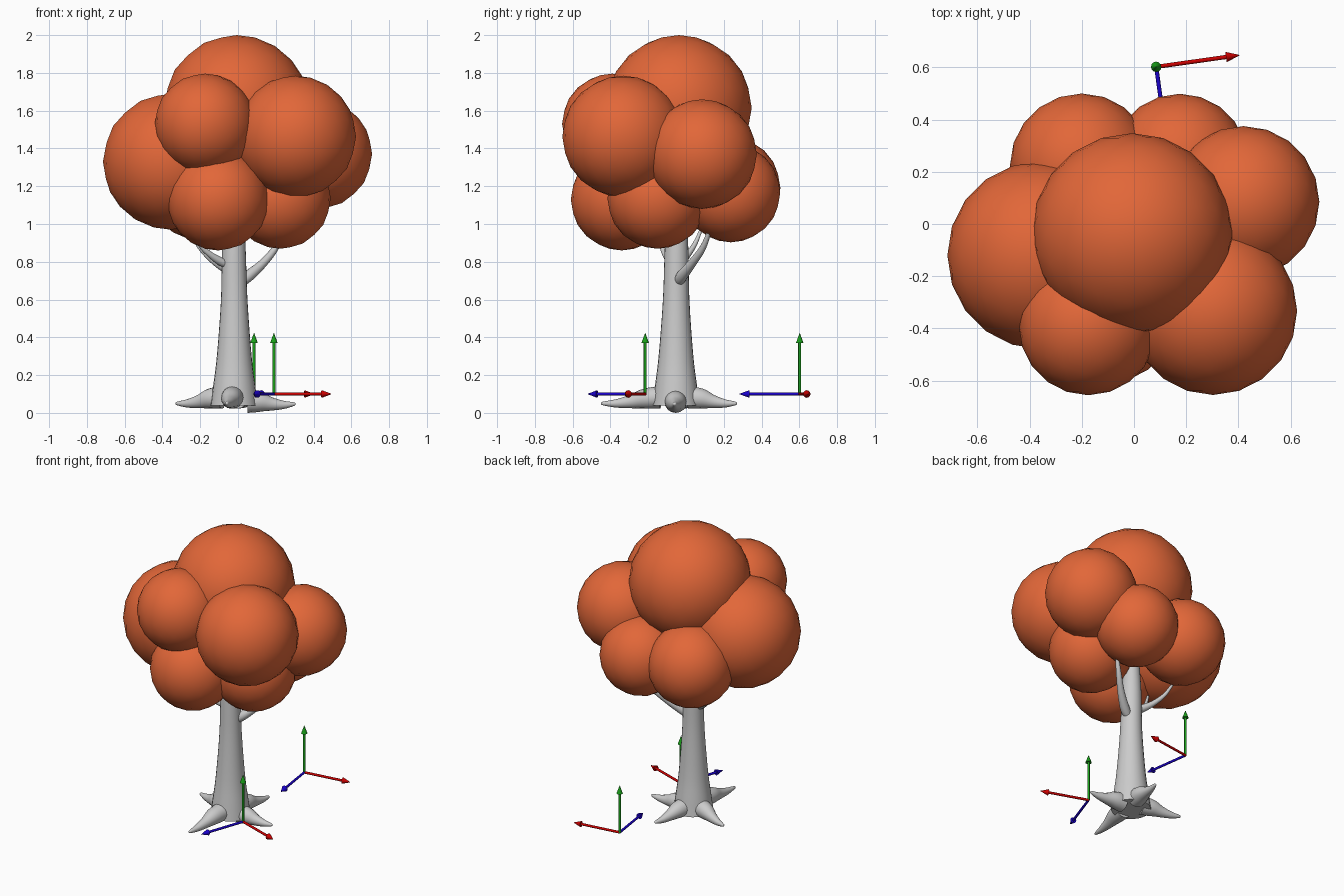
import bpy, bmesh, math
from mathutils import Vector

if "Cube" in bpy.data.objects:
    bpy.data.objects.remove(bpy.data.objects["Cube"])


def material(name, rgb):
    m = bpy.data.materials.new(name)
    m.diffuse_color = (*rgb, 1)
    m.use_nodes = True
    m.node_tree.nodes["Principled BSDF"].inputs["Base Color"].default_value = m.diffuse_color
    return m


ORANGE = material("autumn orange", (0.76, 0.135, 0.04))
GREY = material("bark grey", (0.6, 0.6, 0.6))
RED = material("axis red", (0.6, 0.0, 0.0))
GREEN = material("axis green", (0.01, 0.36, 0.01))
BLUE = material("axis blue", (0.01, 0.0, 0.6))


def finish(bm, name, mat, angle=60):
    bmesh.ops.recalc_face_normals(bm, faces=bm.faces)
    me = bpy.data.meshes.new(name)
    bm.to_mesh(me)
    bm.free()
    me.materials.append(mat)
    ob = bpy.data.objects.new(name, me)
    bpy.context.collection.objects.link(ob)
    bpy.ops.object.select_all(action='DESELECT')
    ob.select_set(True)
    bpy.context.view_layer.objects.active = ob
    bpy.ops.object.shade_smooth_by_angle(angle=math.radians(angle))
    return ob


def spline(points, steps):
    """Smooth (x, y, z, radius) points with a Catmull-Rom spline."""
    if steps == 1:
        return [Vector(p) for p in points]
    p = [Vector(q) for q in points]
    p = [p[0] * 2 - p[1]] + p + [p[-1] * 2 - p[-2]]
    out = []
    for i in range(1, len(p) - 2):
        a, b, c, d = p[i - 1:i + 3]
        for k in range(steps):
            t = k / steps
            out.append(0.5 * (2 * b + (c - a) * t + (2 * a - 5 * b + 4 * c - d) * t * t
                              + (3 * b - a - 3 * c + d) * t ** 3))
    return out + [p[-2]]


def tube(name, points, mat, sides=16, steps=4, angle=60):
    """Loft round rings of varying radius along a path."""
    path = spline(points, steps)
    bm = bmesh.new()
    rings = []
    total = (path[-1] - path[0]).to_3d().normalized()
    ref = Vector((0, 1, 0)) if abs(total.z) > 0.5 else Vector((0, 0, 1))
    for i, q in enumerate(path):
        t = (path[min(i + 1, len(path) - 1)] - path[max(i - 1, 0)]).to_3d()
        t = t.normalized() if t.length > 1e-6 else total
        u = t.cross(ref).normalized()
        v = t.cross(u)
        rings.append([bm.verts.new(q.to_3d() + q.w * (u * math.cos(a) + v * math.sin(a)))
                      for a in (2 * math.pi * k / sides for k in range(sides))])
    for r, s in zip(rings, rings[1:]):
        for k in range(sides):
            j = (k + 1) % sides
            bm.faces.new((r[k], r[j], s[j], s[k]))
    bm.faces.new(rings[0])
    bm.faces.new(rings[-1])
    return finish(bm, name, mat, angle)


# Foliage: overlapping faceted balls with smooth shading (x, y, z, radius)
for i, (x, y, z, r) in enumerate([
        (-0.007, -0.037, 1.615, 0.385),
        (-0.355, -0.12, 1.33, 0.36),
        (0.42, 0.085, 1.37, 0.29),
        (0.303, -0.333, 1.463, 0.322),
        (-0.175, -0.39, 1.53, 0.266),
        (-0.105, -0.34, 1.13, 0.27),
        (0.225, -0.15, 1.135, 0.266),
        (-0.2, 0.225, 1.19, 0.275),
        (0.175, 0.237, 1.165, 0.262)]):
    bm = bmesh.new()
    bmesh.ops.create_icosphere(bm, subdivisions=3, radius=r)
    bmesh.ops.translate(bm, verts=bm.verts, vec=(x, y, z))
    finish(bm, f"foliage_{i + 1}", ORANGE)

# Trunk
tube("trunk", [(-0.02, -0.053, 0.04, 0.125), (-0.02, -0.053, 0.14, 0.112),
               (-0.02, -0.053, 0.3, 0.092), (-0.02, -0.052, 0.6, 0.07),
               (-0.022, -0.05, 0.88, 0.062), (-0.022, -0.05, 1.15, 0.045)], GREY, 24)

# Roots: from the trunk centre out to each tip, sinking as they thin
for name, tx, ty, low in [("front", -0.06, -0.45, 0.0), ("back", 0.05, 0.27, 0.0),
                          ("left", -0.33, 0.06, 0.0), ("right", 0.305, -0.06, 0.022)]:
    cx, cy = -0.02, -0.053
    pts = []
    for f, z, r in [(0.22, 0.082, 0.06), (0.42, 0.075, 0.053), (0.6, 0.06, 0.036),
                    (0.8, 0.05, 0.022), (0.97, 0.05, 0.01), (1, 0.05, 0.003)]:
        drop = low * max(0, 1 - f * 0.9)
        pts.append((cx + (tx - cx) * f, cy + (ty - cy) * f, z - drop * 1.25, r))
    tube(name + "_root", pts, GREY)

# Branches reaching into the foliage
tube("right_branch", [(0.0, -0.04, 0.68, 0.02), (0.05, -0.025, 0.72, 0.03),
                      (0.13, 0.03, 0.79, 0.023), (0.2, 0.09, 0.875, 0.017),
                      (0.25, 0.13, 0.98, 0.01)], GREY)
tube("left_branch", [(-0.04, -0.05, 0.75, 0.02), (-0.085, -0.04, 0.78, 0.026),
                     (-0.15, 0.0, 0.825, 0.018), (-0.21, 0.045, 0.89, 0.013),
                     (-0.25, 0.08, 0.97, 0.008)], GREY)
tube("front_left_branch", [(-0.04, -0.06, 0.78, 0.018), (-0.09, -0.08, 0.8, 0.022),
                           (-0.15, -0.11, 0.84, 0.016), (-0.2, -0.13, 0.89, 0.012),
                           (-0.24, -0.15, 0.98, 0.008)], GREY)

# Axis arrows: shaft and cone head in one lathe along each direction
for g, (origin, ang) in enumerate([((0.085, 0.602, 0.1), math.radians(8)),
                                   ((0.19, -0.216, 0.1), math.radians(-19.3))]):
    o = Vector(origin)
    ax = Vector((math.cos(ang), math.sin(ang), 0))
    az = Vector((math.sin(ang), -math.cos(ang), 0))
    for name, d, mat in [("red", ax, RED), ("green", Vector((0, 0, 1)), GREEN),
                         ("blue", az, BLUE)]:
        pts = [(*(o + d * s), r) for s, r in [(0, 0.008), (0.27, 0.008)]]
        tube(f"{name}_shaft_{g + 1}", pts, mat, 12, 1)
        pts = [(*(o + d * s), r) for s, r in [(0.27, 0.02), (0.322, 0.001)]]
        tube(f"{name}_arrowhead_{g + 1}", pts, mat, 12, 1)
